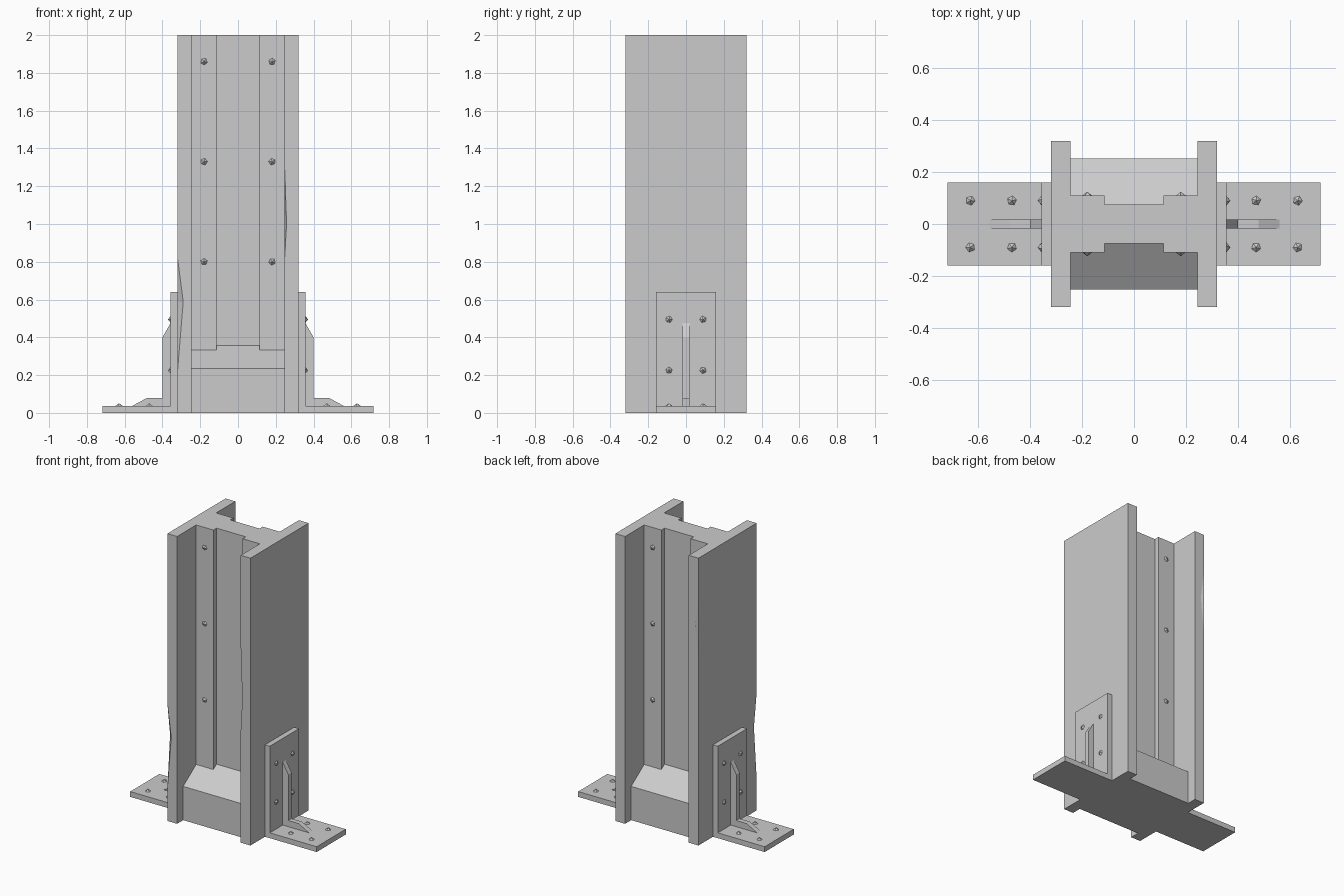
import bpy, bmesh, math
from mathutils import Vector, Matrix

if "Cube" in bpy.data.objects:
    bpy.data.objects.remove(bpy.data.objects["Cube"])

steel = bpy.data.materials.new("grey steel")
steel.use_nodes = True
GREY = (0.6, 0.6, 0.6, 1)
steel.diffuse_color = GREY
steel.node_tree.nodes["Principled BSDF"].inputs["Base Color"].default_value = GREY


def finish(name, bm):
    bmesh.ops.recalc_face_normals(bm, faces=bm.faces)
    mesh = bpy.data.meshes.new(name)
    bm.to_mesh(mesh)
    bm.free()
    mesh.materials.append(steel)
    obj = bpy.data.objects.new(name, mesh)
    bpy.context.collection.objects.link(obj)
    return obj


def prism(name, points, depth):
    """Extrude a closed outline of 3D points along the depth vector."""
    bm = bmesh.new()
    face = bm.faces.new([bm.verts.new(p) for p in points])
    new = bmesh.ops.extrude_face_region(bm, geom=[face])["geom"]
    bmesh.ops.translate(bm, vec=depth, verts=[v for v in new if isinstance(v, bmesh.types.BMVert)])
    return finish(name, bm)


def box(name, x0, x1, half_y, z0, z1):
    outline = [(x0, -half_y, z0), (x1, -half_y, z0), (x1, half_y, z0), (x0, half_y, z0)]
    return prism(name, outline, (0, 0, z1 - z0))


def chip(target, x, y, dx, dy, z0, zm, z1):
    """Knock a sliver out of a vertical corner edge."""
    a, b = Vector((x + dx, y, zm)), Vector((x, y + dy, zm))
    out = (a - b) * 0.3
    bm = bmesh.new()
    for p in ((x, y, z0), (x, y, z1), a + out, b - out):
        bm.verts.new(p)
    bmesh.ops.convex_hull(bm, input=bm.verts)
    cutter = finish("chip_cutter", bm)
    cutter.hide_render = True
    cutter.hide_set(True)
    cutter.display_type = 'WIRE'
    mod = target.modifiers.new("chip", 'BOOLEAN')
    mod.operation = 'DIFFERENCE'
    mod.solver = 'EXACT'
    mod.object = cutter
    bpy.context.view_layer.objects.active = target
    bpy.ops.object.modifier_apply(modifier=mod.name)
    bpy.data.objects.remove(cutter)


def rivets(name, spots, normal):
    """Five-sided pointed rivet heads facing along the normal."""
    bm = bmesh.new()
    turn = Vector(normal).to_track_quat('Z', 'Y').to_matrix().to_4x4()
    for i, spot in enumerate(spots):
        place = Matrix.Translation(spot) @ turn @ Matrix.Rotation(0.5 * i, 4, 'Z')
        bmesh.ops.create_cone(bm, cap_ends=True, segments=5, radius1=0.037,
                              radius2=0, depth=0.028, matrix=place)
    finish(name, bm)


# Web with a shallow channel on both sides
quarter = [(0.113, 0.075), (0.113, 0.11), (0.25, 0.11)]
right = [(x, -y) for x, y in quarter] + [(x, y) for x, y in reversed(quarter)]
left = [(-x, -y) for x, y in reversed(right)]
left = [(-x, y) for x, y in reversed(right)]
prism("web", [(x, y, 0) for x, y in right + left], (0, 0, 2))

# Flanges with worn corner edges
right_flange = box("right_flange", 0.245, 0.32, 0.32, 0, 2)
left_flange = box("left_flange", -0.32, -0.245, 0.32, 0, 2)
chip(right_flange, 0.245, -0.32, 0.012, 0.05, 0.78, 1.0, 1.36)
chip(left_flange, -0.32, -0.32, 0.03, 0.03, 0.22, 0.59, 0.82)
chip(left_flange, -0.32, 0.32, 0.025, 0.03, 1.28, 1.52, 1.72)

for s, side in ((-1, "front"), (1, "back")):
    # Sloped footing between the flanges
    slope = [(0.05, 0), (0.253, 0), (0.253, 0.235), (0.075, 0.357), (0.05, 0.357)]
    prism(side + "_footing", [(-0.246, s * y, z) for y, z in slope], (0.492, 0, 0))
    # Rivets on the web
    rivets(side + "_web_rivets",
           [(x, s * 0.11, z) for z in (0.8, 1.33, 1.86) for x in (-0.18, 0.18)], (0, s, 0))

for s, side in ((-1, "left"), (1, "right")):
    # Angle bracket
    angle = [(0.31, 0), (0.718, 0), (0.718, 0.037), (0.357, 0.037), (0.357, 0.64), (0.31, 0.64)]
    prism(side + "_bracket", [(s * x, -0.16, z) for x, z in angle], (0, 0.32, 0))
    # Stiffening rib
    rib = [(0.35, 0.03), (0.56, 0.03), (0.56, 0.037), (0.48, 0.08), (0.4, 0.08),
           (0.4, 0.4), (0.357, 0.475), (0.35, 0.475)]
    prism(side + "_bracket_rib", [(s * x, -0.018, z) for x, z in rib], (0, 0.036, 0))
    # Bracket rivets
    rivets(side + "_base_rivets",
           [(s * x, y, 0.037) for x in (0.47, 0.63) for y in (-0.09, 0.09)], (0, 0, 1))
    rivets(side + "_plate_rivets",
           [(s * 0.357, y, z) for z in (0.225, 0.495) for y in (-0.09, 0.09)], (s, 0, 0))
